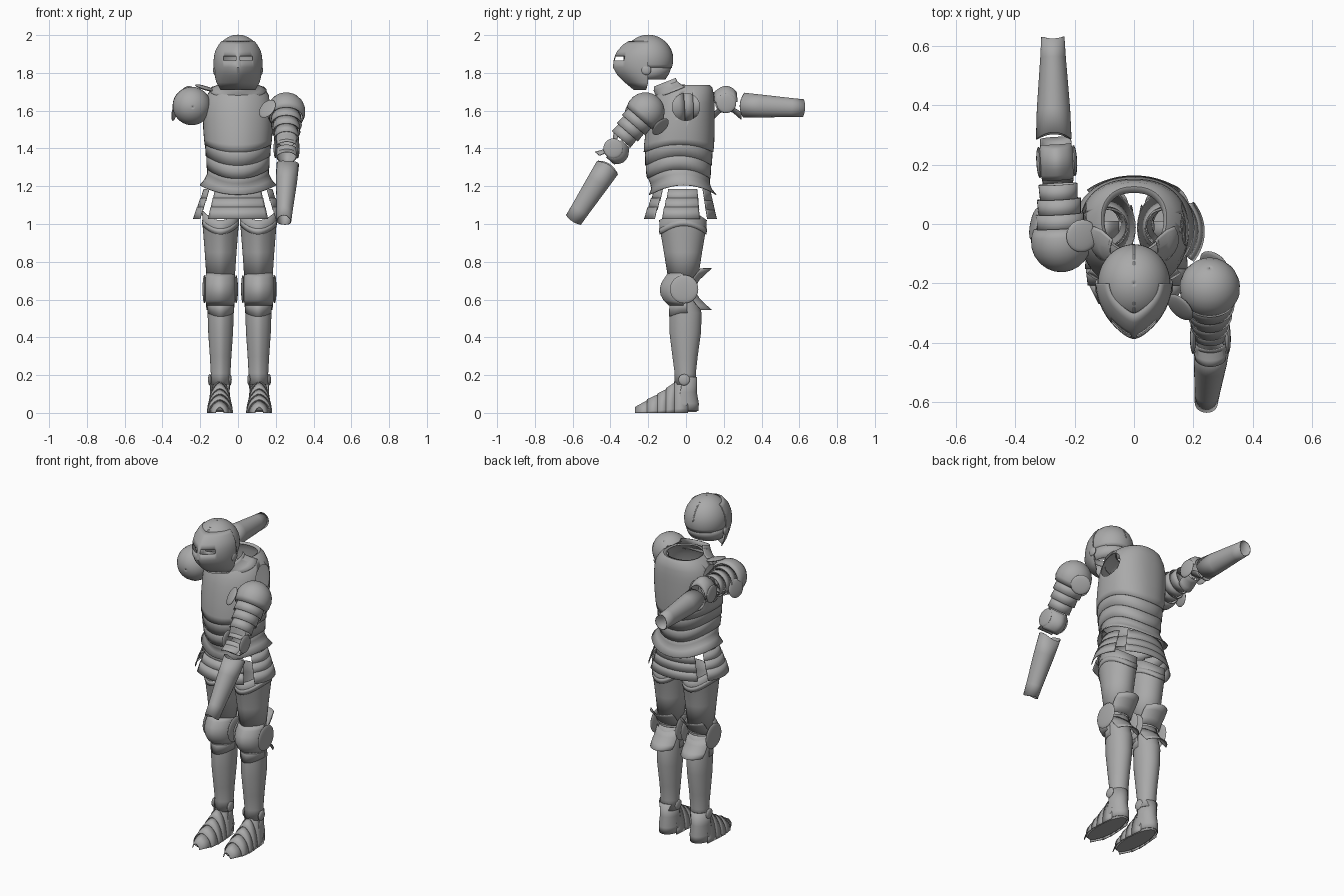
import bpy, bmesh
from math import sin, cos, pi, radians, copysign
from mathutils import Matrix, Vector

cube = bpy.data.objects.get("Cube")
if cube:
    bpy.data.objects.remove(cube)

steel = bpy.data.materials.new("steel_grey")
steel.use_nodes = True
GREY = (0.4, 0.4, 0.4, 1)
steel.diffuse_color = GREY
steel.node_tree.nodes["Principled BSDF"].inputs["Base Color"].default_value = GREY


def finish(name, bm, matrix, thick=0.0):
    """Bake the placement, shade and add plate thickness."""
    bm.transform(matrix)
    bmesh.ops.recalc_face_normals(bm, faces=bm.faces)
    mesh = bpy.data.meshes.new(name)
    bm.to_mesh(mesh)
    bm.free()
    mesh.materials.append(steel)
    ob = bpy.data.objects.new(name, mesh)
    bpy.context.collection.objects.link(ob)
    bpy.ops.object.select_all(action='DESELECT')
    ob.select_set(True)
    bpy.context.view_layer.objects.active = ob
    bpy.ops.object.shade_smooth_by_angle(angle=radians(35))
    if thick:
        mod = ob.modifiers.new("plate", 'SOLIDIFY')
        mod.thickness, mod.offset = thick, 0
    return ob


def frame(origin, up, front):
    """Placement whose z runs along up and whose -y faces front."""
    z = Vector(up).normalized()
    x = z.cross(Vector(front)).normalized()
    y = z.cross(x)
    m = Matrix((x, y, z)).transposed().to_4x4()
    return Matrix.Translation(origin) @ m


def power(v, p):
    return copysign(abs(v) ** p, v)


def plate(name, rings, m=Matrix(), arc=180, mid=0, n=40, ridge=0, p=1, cap=False, thick=0.004, hole=None):
    """Shell through rings of (z, half width, front y, back y, optional dip)."""
    bm = bmesh.new()
    full = arc >= 180
    rows = []
    for z, rx, yf, yb, *dip in rings:
        row = []
        for i in range(n if full else n + 1):
            a = radians(mid - arc + 2 * arc * i / n)
            c = cos(a)
            y = (yf + yb) / 2 - (yb - yf) / 2 * power(c, p) - ridge * max(0, c) ** 12
            row.append(bm.verts.new((rx * power(sin(a), p), y, z + (dip[0] if dip else 0) * c * c)))
        rows.append(row)
    for r, s in zip(rows, rows[1:]):
        for i in range(n):
            j = (i + 1) % len(r)
            bm.faces.new((r[i], r[j], s[j], s[i]))
    if cap:
        bm.faces.new(rows[0])
        bm.faces.new(rows[-1])
    if hole:
        gone = [f for f in bm.faces if hole(f.calc_center_median())]
        bmesh.ops.delete(bm, geom=gone, context='FACES')
    return finish(name, bm, m, 0 if cap else thick)


def disc(name, centre, normal, r, depth=0.01):
    bm = bmesh.new()
    bmesh.ops.create_uvsphere(bm, u_segments=28, v_segments=10, radius=1)
    spin = Vector(normal).to_track_quat('Z', 'Y').to_matrix().to_4x4()
    return finish(name, bm, Matrix.Translation(centre) @ spin @ Matrix.Diagonal((r, r, depth, 1)))


def joint(name, m, s, reach):
    """Knee or elbow guard: domed cop, side discs and flared wings behind."""
    m = m @ Matrix.Scale(s, 4)
    plate(name + "_cop", [(-.085, .07, -.075, .07), (-.06, .078, -.1, .08), (-.03, .083, -.117, .085),
                          (0, .084, -.121, .085), (.03, .083, -.114, .085), (.06, .078, -.095, .08),
                          (.085, .072, -.078, .07)], m, arc=90, ridge=.006)
    for side in (1, -1):
        disc(name + "_side_disc", m @ Vector((side * .084, 0, 0)), m.to_3x3() @ Vector((side, 0, 0)), .075 * s)
        # wings sweep outward behind the joint
        plate(name + "_wing", [(side * .015, .08, -.07, .06), (side * .05, .082, -.07, reach * .55),
                               (side * .085, .084, -.07, reach * .8), (side * .11, .08, -.07, reach)],
              m, arc=62, mid=180, n=24)


# torso: breastplate with arm openings, then overlapping waist plates
breast = plate("breastplate", [(1.73, .1, -.085, .105), (1.735, .11, -.09, .125), (1.72, .135, -.12, .138),
                               (1.68, .165, -.15, .146), (1.64, .177, -.167, .149), (1.6, .182, -.18, .15),
                               (1.55, .183, -.19, .15), (1.5, .182, -.2, .15), (1.45, .178, -.21, .147, -.03),
                               (1.42, .175, -.212, .143, -.04)], n=64, ridge=.01, p=.88)
bm = bmesh.new()
bmesh.ops.create_cone(bm, cap_ends=True, segments=40, radius1=.072, radius2=.072, depth=.7)
cutter = finish("arm_opening_cutter", bm, frame((0, 0, 1.62), (1, 0, 0), (0, -1, 0)))
cutter.hide_render = True
cutter.display_type = 'WIRE'
cutter.hide_set(True)
opening = breast.modifiers.new("arm_openings", 'BOOLEAN')
opening.operation, opening.object, opening.solver = 'DIFFERENCE', cutter, 'EXACT'

plate("upper_waist_plate", [(1.45, .172, -.205, .14, -.045), (1.41, .172, -.208, .138, -.045),
                            (1.36, .169, -.206, .135, -.05)], ridge=.008, p=.9)
plate("middle_waist_plate", [(1.38, .166, -.203, .132, -.05), (1.33, .166, -.203, .13, -.05),
                             (1.29, .163, -.196, .128, -.05)], ridge=.008, p=.9)
plate("waist_flare", [(1.31, .16, -.196, .125, -.05), (1.265, .162, -.178, .124, -.05),
                      (1.235, .176, -.172, .135, -.05), (1.205, .202, -.185, .16, -.05)], ridge=.01, p=.95)

# skirt: four groups of three overlapping lames
for label, mid, half in (("front", 0, 42), ("back", 180, 42), ("left", 90, 32), ("right", -90, 32)):
    for i in range(3):
        z, g = 1.185 - .048 * i, .018 * i
        plate(label + "_skirt_lame", [(z, .18 + g, -.16 - g, .125 + g * .6), (z - .062, .2 + g, -.178 - g, .14 + g * .6)],
              arc=half, mid=mid, n=20, ridge=.006)


# helmet: skull, neck guard and pointed visor with sight slits
def sight(c):
    return 1.866 < c.z < 1.887 and .008 < abs(c.x) < .074 and c.y < -.2


SLIT_LOW, SLIT_HIGH = 1.8655, 1.888
dome = [(1.87 + .13 * sin(radians(a)), .12 * cos(radians(a)), -.2 - .13 * cos(radians(a)),
         -.2 + .13 * cos(radians(a))) for a in (-20, -11, -2, 8, 18, 30, 42, 54, 66, 76, 84, 89.9)]
plate("helmet_skull", dome, n=64, hole=sight)
plate("helmet_neck_guard", [(1.83, .115, -.32, -.079), (1.795, .108, -.31, -.092), (1.765, .1, -.29, -.112)],
      arc=95, mid=180)
plate("helmet_visor", [(1.968, .084, -.288, -.112), (1.95, .1, -.318, -.082), (1.915, .119, -.35, -.05),
                       (SLIT_HIGH, .125, -.363, -.037), (SLIT_LOW, .127, -.369, -.031), (1.83, .127, -.373, -.027),
                       (1.79, .122, -.35, -.05), (1.75, .113, -.31, -.09), (1.71, .09, -.262, -.16)],
      arc=90, n=64, ridge=.012, p=1.12, hole=sight)
plate("helmet_comb", [(-.003, .132, -.132, .132), (.003, .132, -.132, .132)],
      frame((0, -.2, 1.867), (1, 0, 0), (0, .3, 1)), arc=65)
for side in (1, -1):
    disc("visor_pivot", (side * .122, -.21, 1.815), (side, 0, 0), .026)
plate("neck_collar", [(.05, .08, -.09, .08), (.03, .085, -.1, .085), (0, .12, -.1, .11), (-.012, .15, -.1, .12)],
      frame((0, -.065, 1.715), (0, -.4, 1), (0, -1, -.4)), arc=115)

# legs, mirrored about the slightly shifted hips
for label, side in (("left", 1), ("right", -1)):
    flip = Matrix.Translation((.008, 0, 0)) @ Matrix.Diagonal((side, 1, 1, 1)) @ Matrix.Translation((.1, 0, 0))
    plate(label + "_thigh", [(1.07, .096, -.132, .108, -.05), (1.0, .094, -.13, .106, -.03), (.95, .09, -.124, .1),
                             (.85, .082, -.107, .083), (.7, .072, -.083, .06)], flip, ridge=.008)
    plate(label + "_thigh_band", [(1.02, .096, -.133, .109, -.045), (.99, .095, -.131, .107, -.045)],
          flip, ridge=.008)
    joint(label + "_knee", flip @ Matrix.Translation((.002, -.01, .655)), 1, .145)
    plate(label + "_knee_lame", [(.6, .07, -.078, .06), (.53, .068, -.083, .07, -.02)], flip, arc=100, ridge=.006)
    plate(label + "_shin", [(.66, .066, -.072, .052), (.6, .066, -.072, .06), (.53, .067, -.08, .08),
                            (.43, .064, -.08, .078), (.3, .055, -.064, .06), (.21, .05, -.052, .05),
                            (.15, .052, -.055, .052)], flip, ridge=.006)
    # armoured shoe: sole, heel cup and arched lames
    foot = flip @ Matrix.Translation((.004, 0, 0))
    plate(label + "_sole", [(.004, .054, -.25, .055), (.016, .062, -.262, .064)], foot, cap=True)
    plate(label + "_heel", [(.01, .056, -.1, .064), (.05, .056, -.1, .066), (.11, .05, -.08, .055),
                            (.19, .052, -.06, .056)], foot, arc=105, mid=180)
    arched = foot @ Matrix(((1, 0, 0, 0), (0, 0, -1, 0), (0, -1, 0, 0), (0, 0, 0, 1)))
    spans = [(-.01, .055, .19), (.055, .06, .158), (.1, .064, .122), (.145, .065, .094),
             (.2, .056, .064), (.262, .02, .024)]
    for (ya, wa, ha), (yb, wb, hb) in zip(spans, spans[1:]):
        plate(label + "_toe_lame", [(ya, wa, -ha, ha, 0), (yb + .006, wb + .002, -hb - .002, hb + .002, 0)],
              arched, arc=90, n=24, ridge=.004)
    for k in (1, -1):
        disc(label + "_ankle_disc", foot @ Vector((k * .053, -.01, .175)), (k, 0, 0), .03)


def arm(label, shoulder, elbow, cop, front, wrist_a, wrist_b, reach, discs):
    shoulder, elbow = Vector(shoulder), Vector(elbow)
    up = shoulder - elbow
    m = frame(shoulder, up, front)
    # domed shoulder guard
    plate(label + "_shoulder", [(.1 * sin(radians(a)), .1 * cos(radians(a)), -.1 * cos(radians(a)),
                                 .1 * cos(radians(a))) for a in (-28, -10, 8, 25, 42, 58, 72, 82, 89.9)], m)
    for i in range(3):
        z, r = -.035 - .05 * i, .082 - .008 * i
        plate(label + "_upper_arm_lame", [(z, r - .005, -r + .005, r - .005), (z - .06, r - .002, -r + .002, r - .002)],
              m, n=32)
    for centre, normal in discs:
        disc(label + "_armpit_disc", centre, normal, .055)
    joint(label + "_elbow", frame(elbow, up, cop), .7, reach)
    # open forearm tube with a hollowed upper rim
    a, b = Vector(wrist_a), Vector(wrist_b)
    length = (b - a).length
    plate(label + "_forearm", [(0, .058, -.064, .064, -.02), (-.3 * length, .054, -.059, .059),
                               (-.8 * length, .041, -.048, .048), (-length, .037, -.045, .045, .008)],
          frame(a, a - b, cop))


arm("left", (.255, -.215, 1.595), (.257, -.385, 1.4), (0, 1, -.6), (0, -.76, .65),
    (.263, -.405, 1.315), (.243, -.6, 1.015), .085,
    (((.155, -.28, 1.61), (-.6, -.6, .5)), ((.27, -.135, 1.515), (.5, .6, -.6))))
arm("right", (-.245, -.06, 1.625), (-.26, .21, 1.64), (0, 0, 1), (1, 0, 0),
    (-.27, .285, 1.63), (-.273, .63, 1.613), .13,
    (((-.175, -.04, 1.72), (.3, -.1, 1)), ((-.335, .0, 1.6), (-1, .2, .2))))
